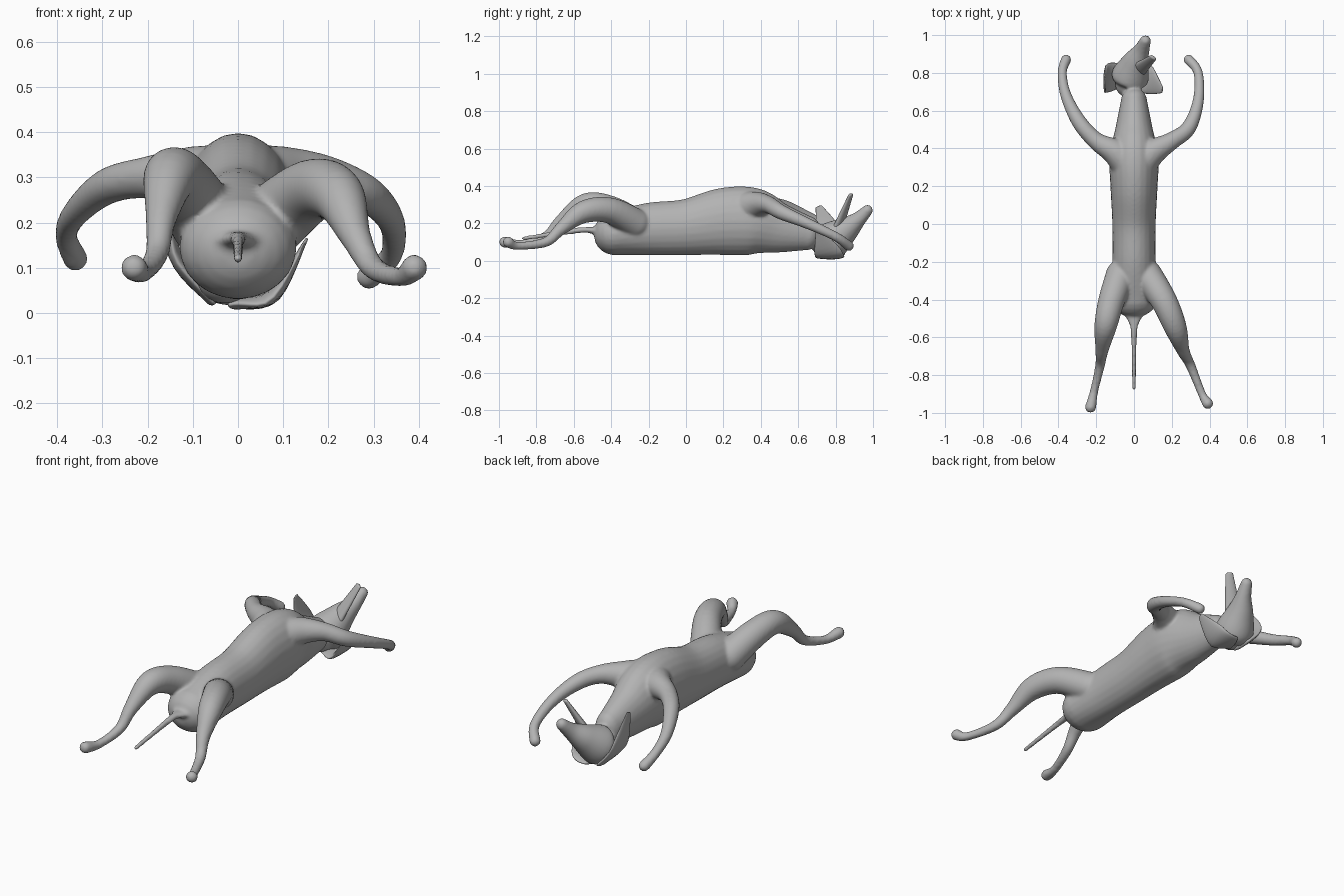
import bpy, bmesh, math
from mathutils import Vector

cube = bpy.data.objects.get("Cube")
if cube:
    bpy.data.objects.remove(cube, do_unlink=True)

GREY = (0.45, 0.45, 0.45, 1)
coat = bpy.data.materials.new("plain grey")
coat.use_nodes = True
coat.diffuse_color = GREY
coat.node_tree.nodes["Principled BSDF"].inputs["Base Color"].default_value = GREY

RING = 24
STEPS = 6
ACROSS = Vector((1, 0, 0))
ALONG = Vector((0, 1, 0))
UPWARD = Vector((0, 0, 1))


def spline(before, start, end, after, t):
    """Smooth blend from start to end, with slopes taken from the neighbours."""
    leave = (end - before) / 2
    arrive = (after - start) / 2
    ease = t * t * (3 - 2 * t)
    return (start.lerp(end, ease) + leave * t * (1 - t) ** 2
            - arrive * t * t * (1 - t))


def dome(section, sign):
    """Shrinking sections that round off one end of a tube."""
    centre, tangent, width, depth = section
    reach = min(width, depth)
    angles = [math.pi / 2 * k / STEPS for k in range(1, STEPS)]
    return [(centre + tangent * sign * reach * math.sin(angle), tangent,
             width * math.cos(angle), depth * math.cos(angle)) for angle in angles]


def loft(bm, points, widths, depths, wide=ACROSS):
    """Closed tube with elliptical sections along a smooth path."""
    keys = [Vector((*p, w, d)) for p, w, d in zip(points, widths, depths)]
    padded = [keys[0], *keys, keys[-1]]
    path = []
    for before, start, end, after in zip(padded, padded[1:], padded[2:], padded[3:]):
        path += [spline(before, start, end, after, k / STEPS) for k in range(STEPS)]
    path.append(keys[-1])

    sections = []
    for i, here in enumerate(path):
        behind, ahead = path[max(i - 1, 0)], path[min(i + 1, len(path) - 1)]
        tangent = Vector((ahead - behind)[:3]).normalized()
        sections.append((Vector(here[:3]), tangent, here[3], here[4]))
    sections = dome(sections[0], -1)[::-1] + sections + dome(sections[-1], 1)

    rings = []
    for centre, tangent, width, depth in sections:
        side = (wide - tangent * wide.dot(tangent)).normalized()
        normal = tangent.cross(side)
        turns = [math.tau * k / RING for k in range(RING)]
        rings.append([bm.verts.new(centre + side * width * math.cos(turn)
                                   + normal * depth * math.sin(turn)) for turn in turns])
    faces = [bm.faces.new(rings[0][::-1]), bm.faces.new(rings[-1])]
    for low, high in zip(rings, rings[1:]):
        for k in range(RING):
            n = (k + 1) % RING
            faces.append(bm.faces.new((low[k], low[n], high[n], high[k])))
    bmesh.ops.recalc_face_normals(bm, faces=faces)


def make_object(name, bm):
    mesh = bpy.data.meshes.new(name)
    bm.to_mesh(mesh)
    bm.free()
    mesh.materials.append(coat)
    mesh.shade_smooth()
    ob = bpy.data.objects.new(name, mesh)
    bpy.context.scene.collection.objects.link(ob)
    return ob


def flap(name, points, widths, thinness, wide):
    """Thin tapering blade as its own object."""
    bm = bmesh.new()
    loft(bm, points, widths, [w * thinness for w in widths], wide)
    return make_object(name, bm)


def add_torso(bm):
    """Chest, waist and neck resting on a nearly level back."""
    points, widths, depths = [], [], []
    for y, width, top in ((-0.38, 0.13, 0.26), (-0.2, 0.115, 0.31), (0, 0.115, 0.33),
                          (0.2, 0.125, 0.39), (0.36, 0.13, 0.39), (0.5, 0.1, 0.31),
                          (0.65, 0.07, 0.24)):
        back = 0.03 + max(0, y - 0.4) / 10
        points.append((0, y, (top + back) / 2))
        widths.append(width)
        depths.append((top - back) / 2)
    loft(bm, points, widths, depths)


def add_leg(bm, side, root, rest, radii, wide):
    """Leg with a mirrored root and its own pose below it."""
    points = [(side * x, y, z) for x, y, z in root + rest]
    loft(bm, points, radii, radii, wide)


bm = bmesh.new()
add_torso(bm)

# Skull and upper muzzle, tipped back and turned a little
skull = [0.07, 0.1, 0.07, 0.043, 0.03]
loft(bm, [(-0.03, 0.74, 0.09), (-0.02, 0.78, 0.11), (0.01, 0.86, 0.17),
          (0.04, 0.92, 0.22), (0.06, 0.97, 0.27)], skull, skull)

# Hind legs, splayed differently
hip = [(0.07, -0.27, 0.2)]
hind_radii = [0.08, 0.07, 0.06, 0.035, 0.026, 0.022, 0.03]
add_leg(bm, 1, hip, [(0.16, -0.41, 0.27), (0.22, -0.55, 0.26), (0.26, -0.67, 0.17),
                     (0.3, -0.75, 0.1), (0.36, -0.9, 0.08), (0.39, -0.95, 0.1)],
        hind_radii, ACROSS)
add_leg(bm, -1, hip, [(0.12, -0.41, 0.28), (0.15, -0.54, 0.3), (0.17, -0.67, 0.21),
                      (0.18, -0.75, 0.13), (0.21, -0.88, 0.09), (0.23, -0.97, 0.1)],
        hind_radii, ACROSS)

# Front legs, reaching past the head
shoulder = [(0.02, 0.3, 0.28), (0.1, 0.38, 0.3), (0.2, 0.44, 0.3)]
front_radii = [0.09, 0.07, 0.047, 0.04, 0.03, 0.025, 0.028]
add_leg(bm, 1, shoulder, [(0.29, 0.51, 0.26), (0.34, 0.65, 0.2), (0.34, 0.8, 0.13),
                          (0.29, 0.87, 0.08)], front_radii, UPWARD)
add_leg(bm, -1, shoulder, [(0.29, 0.54, 0.28), (0.36, 0.68, 0.22), (0.38, 0.8, 0.17),
                           (0.36, 0.87, 0.12)], front_radii, UPWARD)

# Tail with a broad flat root
loft(bm, [(0, -0.43, 0.15), (0, -0.52, 0.165), (0, -0.6, 0.16), (0, -0.87, 0.12)],
     [0.09, 0.03, 0.016, 0.011], [0.03, 0.016, 0.016, 0.011])

# Fuse the limbs, torso, head and tail into one soft skin
body = make_object("body", bm)
fuse = body.modifiers.new("fuse", 'REMESH')
fuse.mode = 'VOXEL'
fuse.voxel_size = 0.008
fuse.use_smooth_shade = True
soften = body.modifiers.new("soften", 'SMOOTH')
soften.iterations = 8

# Open lower jaw
flap("lower_jaw", [(0.015, 0.81, 0.17), (0.1, 0.88, 0.35)], [0.045, 0.02], 0.5,
     ACROSS - ALONG / 2)

# Flopped ears
ear_widths = [0.06, 0.075, 0.018]
flap("ear_left", [(0, 0.79, 0.02), (0.08, 0.76, 0.04), (0.15, 0.71, 0.16)],
     ear_widths, 0.2, ALONG)
flap("ear_right", [(-0.06, 0.79, 0.03), (-0.14, 0.77, 0.13), (-0.155, 0.71, 0.29)],
     ear_widths, 0.2, ALONG)
